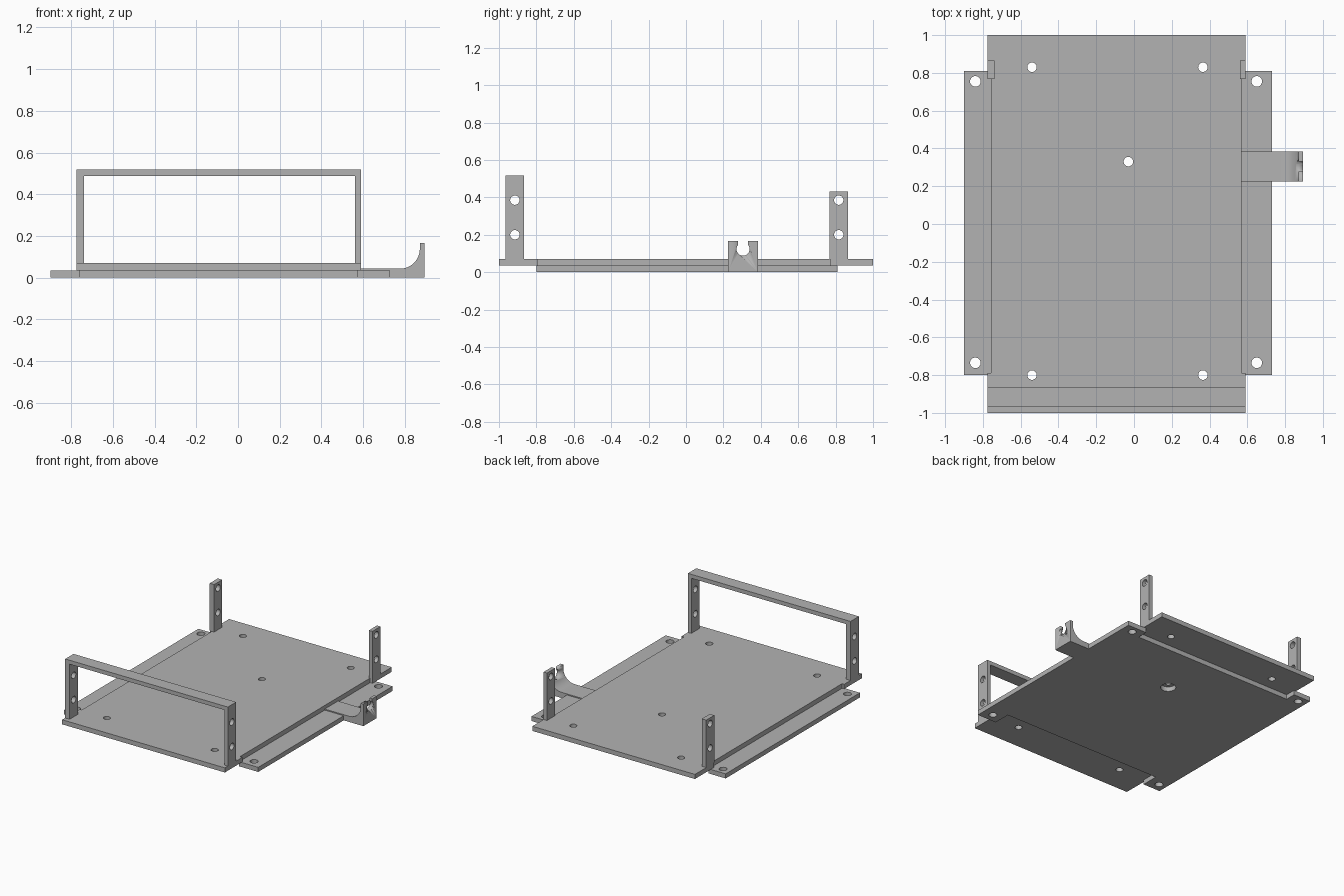
import bpy, math
from mathutils import Matrix, Vector

cube = bpy.data.objects.get("Cube")
if cube:
    bpy.data.objects.remove(cube, do_unlink=True)

GREY = (0.45, 0.45, 0.45, 1)
metal = bpy.data.materials.new("plain grey")
metal.use_nodes = True
metal.diffuse_color = GREY
metal.node_tree.nodes["Principled BSDF"].inputs["Base Color"].default_value = GREY

# Columns: profile u, profile v, extrusion direction
AXES = {
    "xy": ((1, 0, 0), (0, 1, 0), (0, 0, 1)),
    "yz": ((0, 1, 0), (0, 0, 1), (1, 0, 0)),
    "xz": ((1, 0, 0), (0, 0, 1), (0, -1, 0)),
}


def arc(u, v, r, start, end, steps):
    angles = [math.radians(start + (end - start) * i / steps) for i in range(steps + 1)]
    return [(u + r * math.cos(a), v + r * math.sin(a)) for a in angles]


def rect(u0, v0, u1, v1):
    return [(u0, v0), (u1, v0), (u1, v1), (u0, v1)]


def panel(name, outline, plane, low, high, holes=()):
    """Extrude an outline with round holes (u, v, radius) between two depths."""
    curve = bpy.data.curves.new(name, "CURVE")
    curve.dimensions = "2D"
    curve.fill_mode = "BOTH"
    curve.extrude = (high - low) / 2
    for loop in [outline] + [arc(*h, 0, 360, 32)[:-1] for h in holes]:
        spline = curve.splines.new("POLY")
        spline.points.add(len(loop) - 1)
        for point, (u, v) in zip(spline.points, loop):
            point.co = (u, v, 0, 1)
        spline.use_cyclic_u = True
    obj = bpy.data.objects.new(name, curve)
    bpy.context.collection.objects.link(obj)
    u, v, n = (Vector(a) for a in AXES[plane])
    mid = (low + high) / 2
    if plane == "xz":
        mid = -mid
    turn = Matrix((u, v, n)).transposed().to_4x4()
    obj.matrix_world = Matrix.Translation(n * mid) @ turn

    # Turn the curve into a welded mesh
    bpy.ops.object.select_all(action="DESELECT")
    obj.select_set(True)
    bpy.context.view_layer.objects.active = obj
    bpy.ops.object.convert(target="MESH")
    obj = bpy.context.object
    obj.name = name
    bpy.ops.object.mode_set(mode="EDIT")
    bpy.ops.mesh.select_all(action="SELECT")
    bpy.ops.mesh.remove_doubles(threshold=0.0001)
    bpy.ops.mesh.normals_make_consistent(inside=False)
    bpy.ops.object.mode_set(mode="OBJECT")
    bpy.ops.object.shade_smooth_by_angle(angle=math.radians(30))
    obj.data.materials.clear()
    obj.data.materials.append(metal)
    return obj


T = 0.035                       # sheet thickness
LEFT, RIGHT = 0.59, -0.775      # upper plate sides
IN_L, IN_R = 0.57, -0.757       # narrowed waist of the upper plate

# Lower plate with side flanges, notched at front and back
lower = [(-0.9, -0.8), (IN_R, -0.8), (IN_R, -0.67), (IN_L, -0.67), (IN_L, -0.8), (0.73, -0.8),
         (0.73, 0.81), (IN_L, 0.81), (IN_L, 0.73), (IN_R, 0.73), (IN_R, 0.81), (-0.9, 0.81)]
flange_holes = [(x, y, 0.028) for x in (-0.84, 0.65) for y in (-0.735, 0.755)]
panel("lower_plate", lower, "xy", 0, T, flange_holes + [(-0.03, 0.33, 0.053)])

# Upper plate, waisted between the two wide ends
upper = [(RIGHT, -1), (LEFT, -1), (LEFT, -0.79), (IN_L, -0.79), (IN_L, 0.77), (LEFT, 0.77),
         (LEFT, 1), (RIGHT, 1), (RIGHT, 0.77), (IN_R, 0.77), (IN_R, -0.79), (RIGHT, -0.79)]
plate_holes = [(x, y, 0.025) for x in (-0.54, 0.365) for y in (-0.8, 0.83)]
panel("upper_plate", upper, "xy", T, 2 * T, plate_holes + [(-0.03, 0.33, 0.025)])

# Drilled uprights: front pair carries the bar, back pair stands free
for end, y0, y1, top in (("front", -0.965, -0.865, 0.488), ("back", 0.768, 0.865, 0.43)):
    mid = (y0 + y1) / 2
    drilled = [(mid, z, 0.025) for z in (0.2, 0.385)]
    for side, x0, x1 in (("right", RIGHT, -0.738), ("left", 0.561, LEFT)):
        panel(f"{end}_{side}_upright", rect(y0, 2 * T, y1, top), "yz", x0, x1, drilled)
panel("front_top_bar", rect(RIGHT, 0.488, LEFT, 0.518), "xz", -0.965, -0.865)

# Side hook with a curved inner corner
profile = [(0.895, 0), (0.895, 0.167), (0.872, 0.167)]
profile += arc(0.777, 0.138, 0.095, 0, -90, 12) + [(IN_L, 0.043), (IN_L, T), (0.73, T), (0.73, 0)]
hook = panel("side_hook", profile, "xz", 0.225, 0.385)

# Keyhole slot in the hook
keyhole = [(0.279, 0.3)] + arc(0.305, 0.123, 0.035, 138, 402, 24) + [(0.331, 0.3)]
cutter = panel("hook_slot_cutter", keyhole, "yz", 0.6, 1.0)
cutter.hide_render = True
slot = hook.modifiers.new("slot", "BOOLEAN")
slot.operation = "DIFFERENCE"
slot.object = cutter
slot.solver = "EXACT"
bpy.context.view_layer.objects.active = hook
bpy.ops.object.modifier_apply(modifier=slot.name)
bpy.data.objects.remove(cutter, do_unlink=True)
